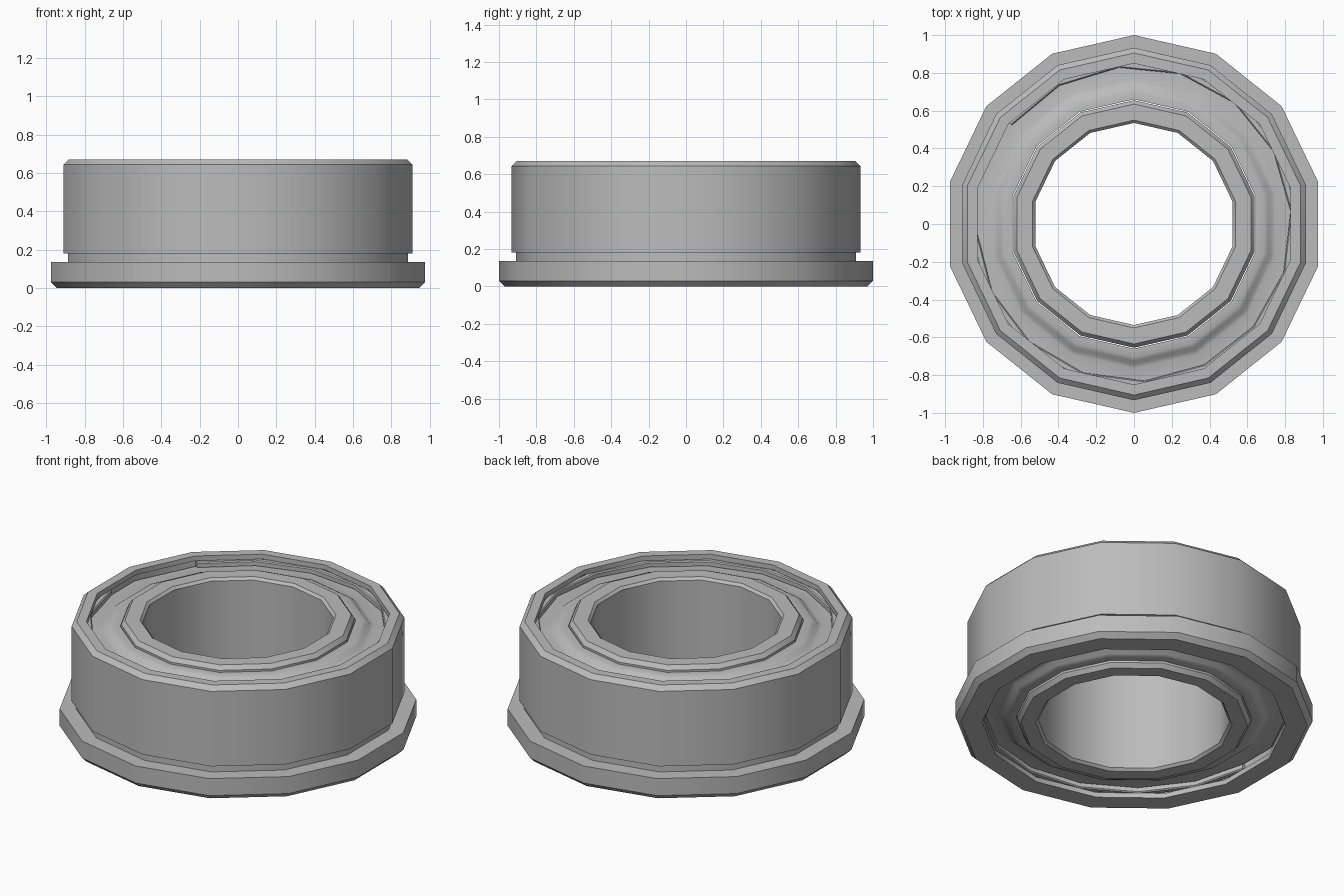
import bpy, bmesh
from math import sin, cos, pi, radians

SIDES = 14
HEIGHT = 0.67

cube = bpy.data.objects.get("Cube")
if cube:
    bpy.data.objects.remove(cube)

steel = bpy.data.materials.new("steel_grey")
steel.use_nodes = True
GREY = (0.5, 0.5, 0.5, 1)
steel.diffuse_color = GREY
steel.node_tree.nodes["Principled BSDF"].inputs["Base Color"].default_value = GREY


def revolve(name, profile, angles=None):
    """Sweep a closed (radius, z) outline round z; a list of angles leaves it open with end caps."""
    closed = angles is None
    if closed:
        angles = [pi / 2 + 2 * pi * i / SIDES for i in range(SIDES)]
    bm = bmesh.new()
    loops = [[bm.verts.new((r * cos(a), r * sin(a), z)) for r, z in profile] for a in angles]
    pairs = list(zip(loops, loops[1:]))
    if closed:
        pairs.append((loops[-1], loops[0]))
    else:
        bm.faces.new(loops[0])
        bm.faces.new(loops[-1])
    n = len(profile)
    for a, b in pairs:
        for i in range(n):
            j = (i + 1) % n
            bm.faces.new((a[i], b[i], b[j], a[j]))
    bmesh.ops.recalc_face_normals(bm, faces=bm.faces)
    mesh = bpy.data.meshes.new(name)
    bm.to_mesh(mesh)
    bm.free()
    mesh.materials.append(steel)
    obj = bpy.data.objects.new(name, mesh)
    bpy.context.collection.objects.link(obj)
    bpy.ops.object.select_all(action='DESELECT')
    obj.select_set(True)
    bpy.context.view_layer.objects.active = obj
    bpy.ops.object.shade_smooth_by_angle(angle=radians(30))
    return obj


def flip(profile):
    return [(r, HEIGHT - z) for r, z in profile]


# Outer ring: flange, relief groove, body, and a snap ring groove inside each end
seat_wall = [(0.85, 0.67), (0.85, 0.64), (0.87, 0.64), (0.87, 0.59), (0.83, 0.59)]
outer = [(0.97, 0), (1, 0.03), (1, 0.135), (0.91, 0.135), (0.91, 0.18),
         (0.933, 0.18), (0.933, 0.643), (0.905, 0.67)]
revolve("outer_ring", outer + seat_wall + flip(seat_wall)[::-1])

# Inner ring with chamfered bore and rim
inner_top = [(0.535, 0.655), (0.55, 0.67), (0.635, 0.67), (0.655, 0.645)]
revolve("inner_ring", inner_top + flip(inner_top)[::-1])

# Stepped shield and split snap ring at each end
shield = [(0.66, 0.635), (0.705, 0.635), (0.725, 0.627), (0.745, 0.608), (0.765, 0.6),
          (0.86, 0.6), (0.86, 0.58), (0.755, 0.58), (0.715, 0.61), (0.66, 0.61)]
snap = [(0.832, 0.605), (0.832, 0.63), (0.838, 0.636), (0.862, 0.636), (0.862, 0.605)]
start, sweep = radians(183), radians(318)
split = [start + sweep * i / SIDES for i in range(SIDES + 1)]
for end, place in (("top", list), ("bottom", flip)):
    revolve(end + "_shield", place(shield))
    revolve(end + "_snap_ring", place(snap), split)
